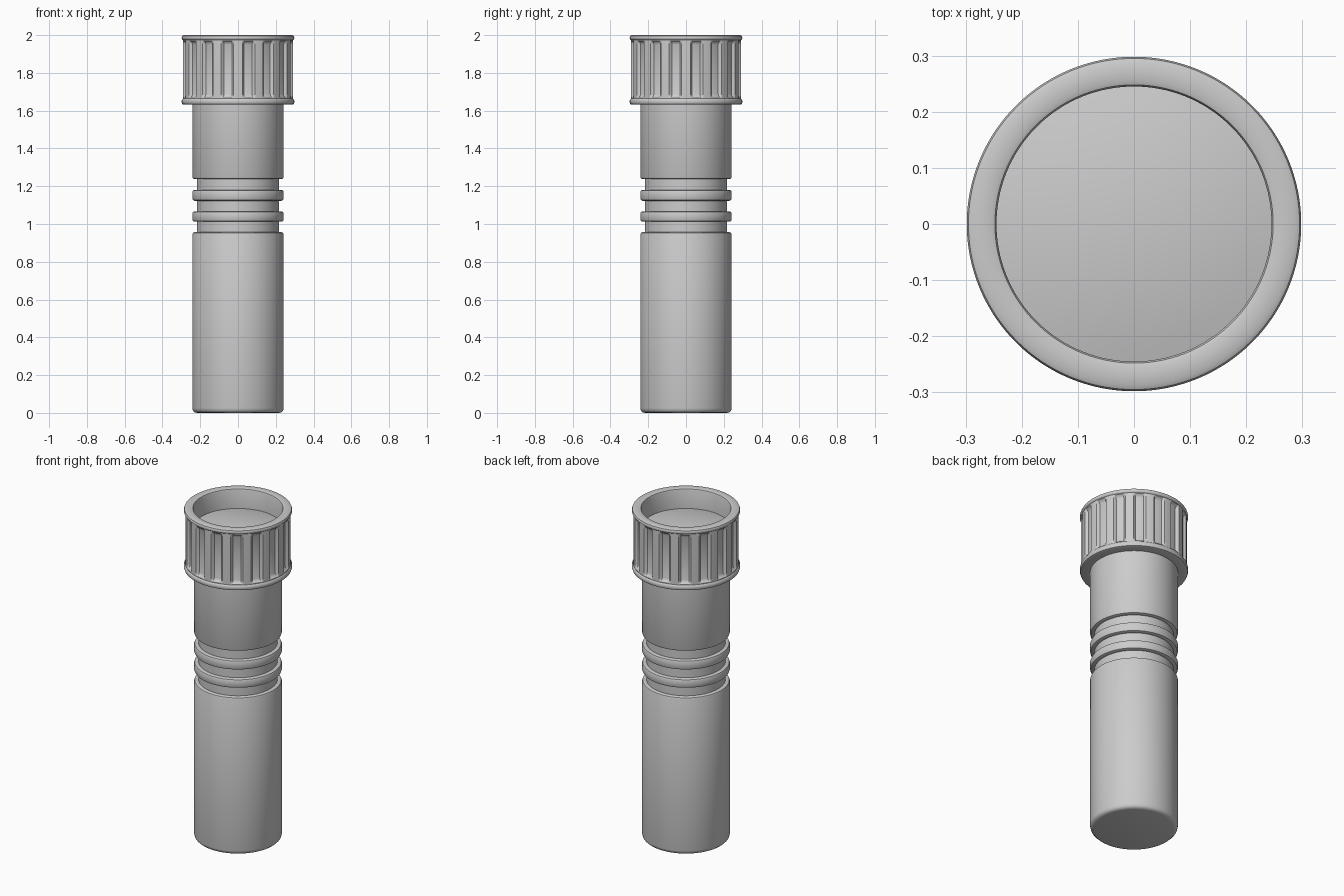
import bpy, bmesh, math

if "Cube" in bpy.data.objects:
    bpy.data.objects.remove(bpy.data.objects["Cube"])


def lathe(name, profile, segs=96, flutes=0, half_width=0.25):
    """Spin (radius, z, flute_depth) points; flute_depth cuts repeated channels."""
    bm = bmesh.new()
    rings = []
    for r, z, depth in profile:
        if r == 0:
            rings.append([bm.verts.new((0, 0, z))])
            continue
        ring = []
        for i in range(segs):
            a = 2 * math.pi * i / segs
            cut = 0
            if flutes:
                u = abs((i * flutes / segs) % 1 - 0.5)
                t = min(1, max(0, (half_width + 0.05 - u) / 0.1))
                cut = depth * t * t * (3 - 2 * t)
            ring.append(bm.verts.new(((r - cut) * math.cos(a), (r - cut) * math.sin(a), z)))
        rings.append(ring)
    for low, high in zip(rings, rings[1:]):
        for i in range(segs):
            j = (i + 1) % segs
            if len(low) == 1:
                bm.faces.new((low[0], high[j], high[i]))
            elif len(high) == 1:
                bm.faces.new((low[i], low[j], high[0]))
            else:
                bm.faces.new((low[i], low[j], high[j], high[i]))
    bmesh.ops.recalc_face_normals(bm, faces=bm.faces)
    mesh = bpy.data.meshes.new(name)
    bm.to_mesh(mesh)
    bm.free()
    obj = bpy.data.objects.new(name, mesh)
    bpy.context.collection.objects.link(obj)
    bpy.context.view_layer.objects.active = obj
    obj.select_set(True)
    bpy.ops.object.shade_smooth_by_angle(angle=math.radians(35))
    obj.select_set(False)
    return obj


R, G = 0.242, 0.218  # barrel and groove radii


def band(z0, z1, b=0.012):
    """Raised section of the barrel with rounded shoulders."""
    return [(G, z0, 0), (R - b, z0, 0), (R - b * 0.3, z0 + b * 0.3, 0), (R, z0 + b, 0),
            (R, z1 - b, 0), (R - b * 0.3, z1 - b * 0.3, 0), (R - b, z1, 0), (G, z1, 0)]


# Barrel with two grip rings between three grooves
barrel = [(0, 0, 0), (R - 0.025, 0, 0), (R - 0.012, 0.003, 0), (R - 0.003, 0.012, 0), (R, 0.025, 0)]
barrel += band(0.0, 0.957)[4:]
for z0, z1 in ((1.012, 1.067), (1.123, 1.181)):
    barrel += band(z0, z1)
barrel += band(1.237, 1.66)[:5] + [(R, 1.66, 0), (0, 1.66, 0)]
lathe("barrel", barrel)

# Fluted head with rounded rims and an open socket
D = 0.016
head = [(0.235, 1.632, 0), (0.288, 1.632, 0), (0.295, 1.635, 0), (0.298, 1.643, 0),
        (0.298, 1.653, 0), (0.295, 1.660, 0), (0.291, 1.664, 0),
        (0.291, 1.668, 0), (0.291, 1.676, D * 0.7), (0.291, 1.688, D),
        (0.291, 1.950, D), (0.291, 1.962, D * 0.7), (0.291, 1.970, 0),
        (0.291, 1.974, 0), (0.295, 1.977, 0), (0.298, 1.983, 0),
        (0.298, 1.988, 0), (0.295, 1.996, 0), (0.287, 2.0, 0),
        (0.256, 2.0, 0), (0.248, 1.997, 0), (0.245, 1.990, 0), (0.245, 1.86, 0)]
lathe("head", head, segs=320, flutes=16)

# Slightly domed lens inside the head
edge, rise = 1.88, 0.03
lens = [(0.246 * k / 8, edge + rise * (1 - (k / 8) ** 2), 0) for k in range(8, -1, -1)]
lathe("lens", lens)
